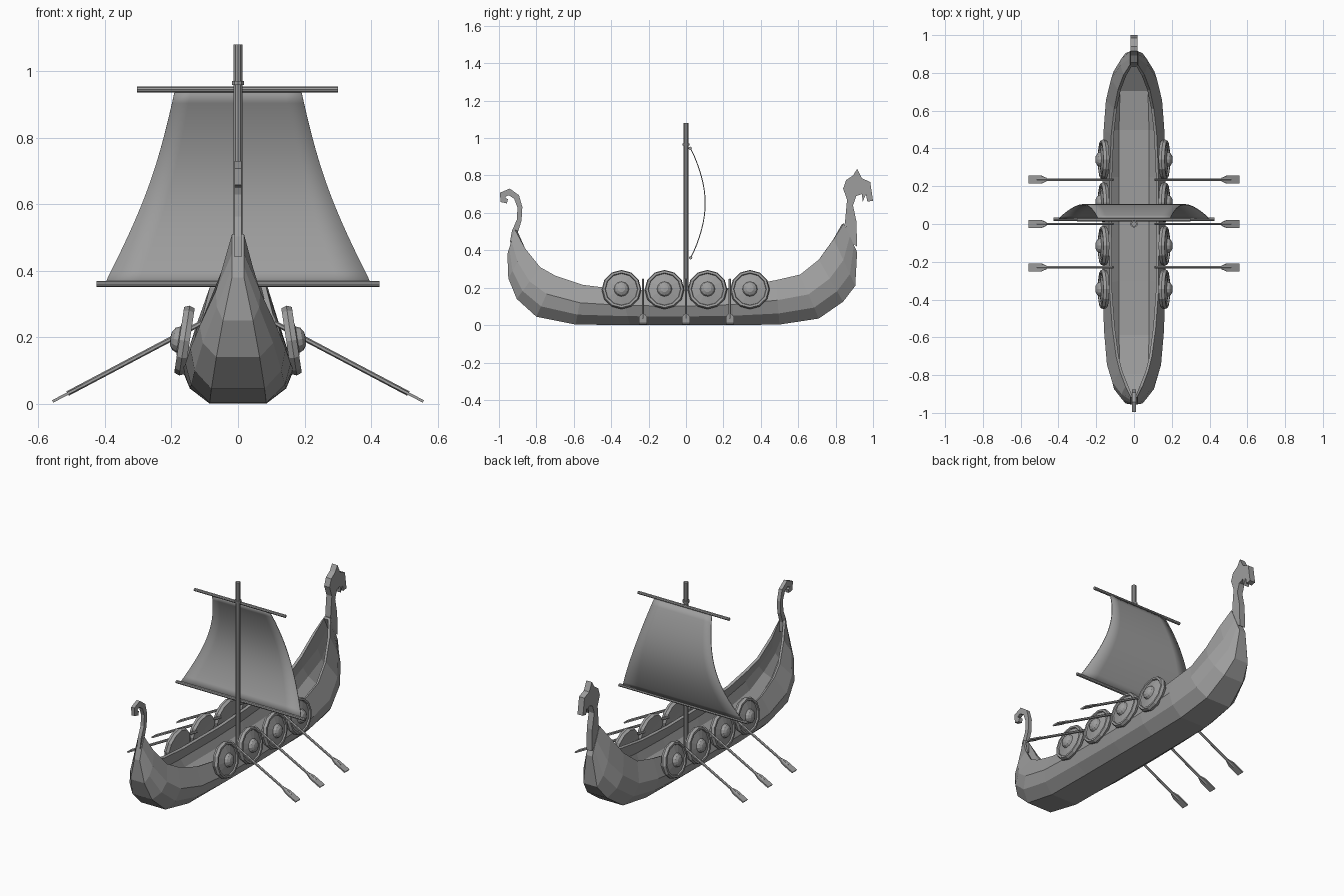
import bpy, bmesh, math
from mathutils import Vector, Matrix

if "Cube" in bpy.data.objects:
    bpy.data.objects.remove(bpy.data.objects["Cube"], do_unlink=True)

# One grey for the whole ship
grey = bpy.data.materials.new("plain grey")
grey.use_nodes = True
grey.diffuse_color = (0.34, 0.34, 0.34, 1)
grey.node_tree.nodes["Principled BSDF"].inputs["Base Color"].default_value = grey.diffuse_color


def add_object(name, bm):
    bmesh.ops.recalc_face_normals(bm, faces=bm.faces)
    mesh = bpy.data.meshes.new(name)
    bm.to_mesh(mesh)
    bm.free()
    mesh.materials.append(grey)
    obj = bpy.data.objects.new(name, mesh)
    bpy.context.collection.objects.link(obj)
    return obj


def rod(name, start, end, radius, sides=8):
    a, b = Vector(start), Vector(end)
    bm = bmesh.new()
    turn = (b - a).to_track_quat('Z', 'Y').to_matrix().to_4x4()
    bmesh.ops.create_cone(bm, cap_ends=True, segments=sides, radius1=radius, radius2=radius,
                          depth=(b - a).length, matrix=Matrix.Translation((a + b) / 2) @ turn)
    return add_object(name, bm)


def extrude_outline(name, points, half, place=Matrix.Identity(4)):
    # Outline lies in the local yz plane and is thickened along x
    bm = bmesh.new()
    face = bm.faces.new([bm.verts.new((-half, y, z)) for y, z in points])
    new = bmesh.ops.extrude_face_region(bm, geom=[face])["geom"]
    verts = [v for v in new if isinstance(v, bmesh.types.BMVert)]
    bmesh.ops.translate(bm, verts=verts, vec=(2 * half, 0, 0))
    bmesh.ops.triangulate(bm, faces=[f for f in bm.faces if len(f.verts) > 4])
    bm.transform(place)
    return add_object(name, bm)


# Hull: each station is a keel edge (y, z, x), a gunwale edge (y, z, x) and a bulge
stations = [
    ((-.955, .38, .018), (-.915, .51, .018), 0),
    ((-.95, .25, .045), (-.86, .41, .045), .022),
    ((-.905, .14, .065), (-.78, .31, .075), .045),
    ((-.80, .045, .08), (-.70, .265, .095), .055),
    ((-.59, .003, .085), (-.55, .215, .115), .057),
    ((-.30, 0, .085), (-.35, .19, .13), .057),
    ((0, 0, .085), (0, .185, .132), .057),
    ((.25, 0, .085), (.25, .20, .13), .057),
    ((.50, .003, .085), (.48, .24, .12), .057),
    ((.71, .035, .08), (.61, .27, .105), .055),
    ((.84, .125, .065), (.71, .35, .085), .045),
    ((.905, .21, .045), (.79, .46, .055), .022),
    ((.915, .39, .02), (.845, .545, .02), 0),
]
bm = bmesh.new()
rings = []
for keel, gunwale, bulge in stations:
    side = []
    for t, swell in ((0, 0), (.25, .85), (.55, 1), (1, 0)):
        y, z, x = Vector(keel).lerp(Vector(gunwale), t)
        side.append((x + bulge * swell, y, z))
    points = [(-x, y, z) for x, y, z in reversed(side)] + side
    rings.append([bm.verts.new(p) for p in points])
for a, b in zip(rings, rings[1:]):
    for i in range(len(a) - 1):
        bm.faces.new((a[i], a[i + 1], b[i + 1], b[i]))
bm.faces.new(rings[0])
bm.faces.new(rings[-1])
bmesh.ops.recalc_face_normals(bm, faces=bm.faces)
bm.faces.ensure_lookup_table()
lowest = min(bm.faces, key=lambda f: f.calc_center_median().z)
flip = lowest.normal.z > 0
hull = add_object("hull", bm)
shell = hull.modifiers.new("planking", 'SOLIDIFY')
shell.thickness = .015
shell.offset = 1 if flip else -1

# Carved beast head on the stem
extrude_outline("beast_head", [
    (.87, .45), (.85, .55), (.861, .67), (.84, .73), (.856, .775), (.893, .80), (.915, .835),
    (.94, .785), (.985, .765), (1, .665), (.97, .66), (.962, .70), (.945, .66), (.94, .70),
    (.91, .69), (.893, .64), (.912, .55), (.914, .42)], .018)

# Curled tail: centre line (y, z) with a half width
tail = [(-.92, .44, .022), (-.915, .50, .016), (-.892, .56, .013), (-.888, .63, .013),
        (-.906, .685, .016), (-.945, .712, .018), (-.98, .697, .018), (-.978, .668, .017),
        (-.955, .662, .012)]
left, right = [], []
for i, (y, z, w) in enumerate(tail):
    p, q = tail[max(i - 1, 0)], tail[min(i + 1, len(tail) - 1)]
    d = Vector((q[0] - p[0], q[1] - p[1])).normalized()
    left.append((y - d.y * w, z + d.x * w))
    right.append((y + d.y * w, z - d.x * w))
extrude_outline("curled_tail", left + right[::-1], .011)

# Mast, collar and yards
rod("mast", (0, 0, .005), (0, 0, 1.08), .0135, 10)
rod("mast_collar", (0, 0, .959), (0, 0, .971), .019, 10)
rod("upper_yard", (-.303, .022, .945), (.3, .022, .945), .009)
rod("lower_yard", (-.425, .025, .36), (.425, .025, .36), .009)

# Sail billowing towards the stem
bm = bmesh.new()
rows, cols = 16, 8
grid = []
for r in range(rows + 1):
    t = r / rows
    half = .40 - .21 * t - .025 * math.sin(math.pi * t)
    y = .028 + .077 * math.sin(math.pi * t) ** .9
    z = .36 + .582 * t
    grid.append([bm.verts.new((half * (2 * c / cols - 1), y, z)) for c in range(cols + 1)])
for a, b in zip(grid, grid[1:]):
    for c in range(cols):
        bm.faces.new((a[c], a[c + 1], b[c + 1], b[c]))
sail = add_object("sail", bm)
sail.modifiers.new("cloth", 'SOLIDIFY').thickness = .005
for poly in sail.data.polygons:
    poly.use_smooth = True

# Round shields: a lathed profile of (radius, depth), leaning with the hull side
profile = [(.001, -.012), (.1, -.016), (.106, 0), (.1, .016), (.088, .016), (.085, .008),
           (.04, .018), (.034, .032), (.02, .041), (.001, .044)]
for sign, label in ((1, "left"), (-1, "right")):
    for n, y in enumerate((-.345, -.115, .115, .342)):
        bm = bmesh.new()
        verts = [bm.verts.new((d, 0, r)) for r, d in profile]
        edges = [bm.edges.new(pair) for pair in zip(verts, verts[1:])]
        bmesh.ops.spin(bm, geom=verts + edges, axis=(1, 0, 0), cent=(0, 0, 0),
                       steps=12, angle=math.tau)
        bmesh.ops.remove_doubles(bm, verts=bm.verts, dist=.0015)
        bm.transform(Matrix.Diagonal((sign, 1, 1, 1)) @ Matrix.Translation((.161, y, .19))
                     @ Matrix.Rotation(-.15, 4, 'Y'))
        add_object(f"{label}_shield_{n + 1}", bm)

    # Oars sloping down to the water, each with a flat blade
    for n, y in enumerate((-.23, 0, .235)):
        top, tip = Vector((sign * .11, y, .243)), Vector((sign * .557, y, .007))
        rod(f"{label}_oar_shaft_{n + 1}", top, top.lerp(tip, .9), .0075, 6)
        along = (tip - top).normalized()
        across = Vector((0, 1, 0))
        normal = across.cross(along)
        place = Matrix((normal, across, along)).transposed().to_4x4()
        place.translation = tip
        extrude_outline(f"{label}_oar_blade_{n + 1}", [
            (-.021, 0), (.021, 0), (.021, -.075), (.009, -.105), (-.009, -.105), (-.021, -.075)],
            .004, place)
